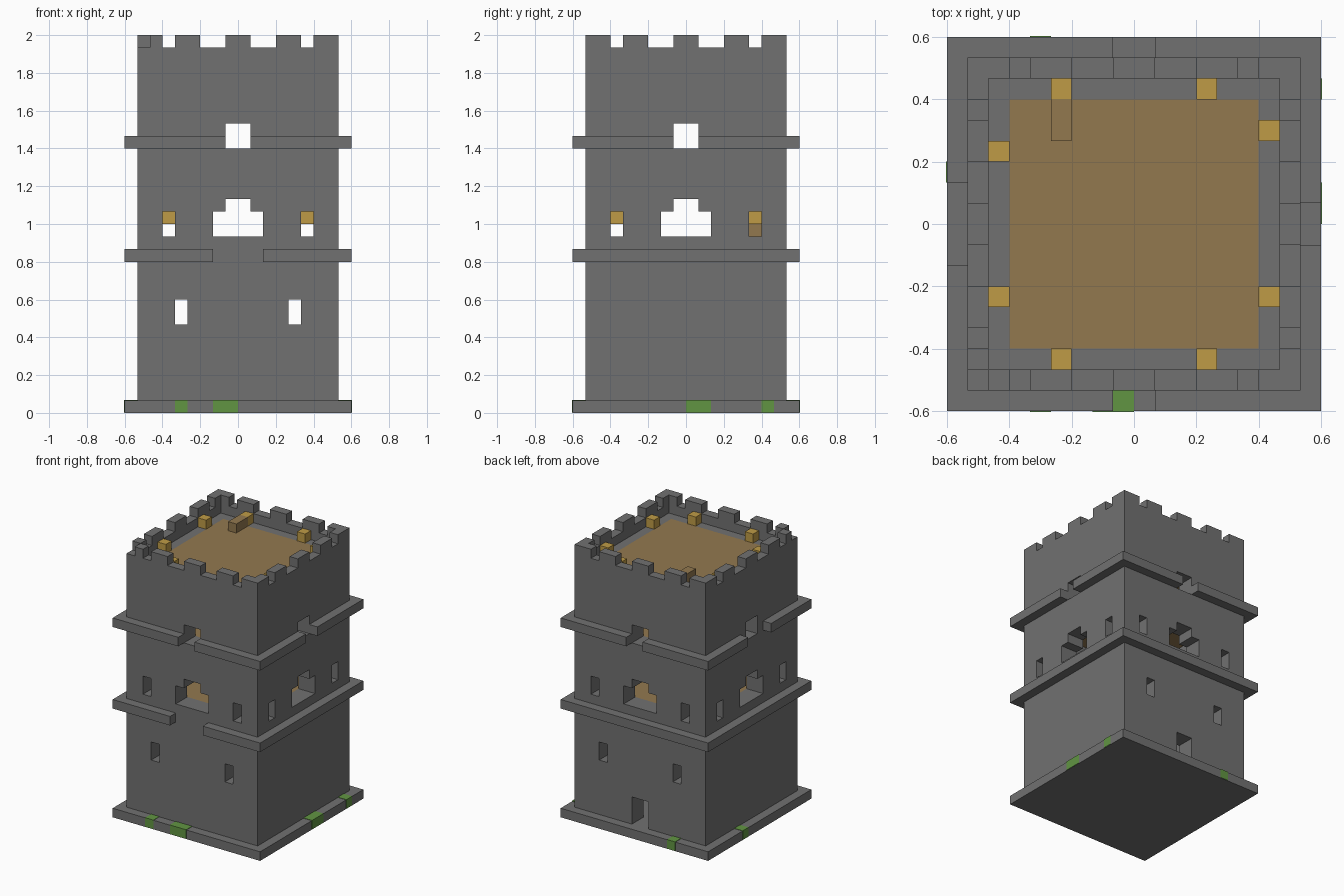
import bpy
import bmesh
from mathutils import Vector

U = 1 / 15  # block size; all box coordinates below count blocks

if "Cube" in bpy.data.objects:
    bpy.data.objects.remove(bpy.data.objects["Cube"])


def material(name, rgb):
    mat = bpy.data.materials.new(name)
    mat.use_nodes = True
    mat.diffuse_color = (*rgb, 1)
    bsdf = mat.node_tree.nodes["Principled BSDF"]
    bsdf.inputs["Base Color"].default_value = (*rgb, 1)
    bsdf.inputs["Roughness"].default_value = 0.9
    return mat


STONE = material("grey stone", (0.165, 0.165, 0.165))
WOOD = material("brown planks", (0.29, 0.19, 0.078))
LAMP = material("golden lamp", (0.52, 0.33, 0.062))
MOSS = material("green moss", (0.12, 0.30, 0.055))


def boxes(name, mat, spans):
    """One object from ((x0, x1), (y0, y1), (z0, z1)) spans in blocks."""
    bm = bmesh.new()
    for span in spans:
        lo, hi = (Vector(c) * U for c in zip(*span))
        for v in bmesh.ops.create_cube(bm, size=1)["verts"]:
            v.co = [(lo[i] + hi[i]) / 2 + v.co[i] * (hi[i] - lo[i]) for i in range(3)]
    mesh = bpy.data.meshes.new(name)
    bm.to_mesh(mesh)
    bm.free()
    mesh.materials.append(mat)
    obj = bpy.data.objects.new(name, mesh)
    bpy.context.scene.collection.objects.link(obj)
    return obj


def cut(obj, spans):
    """Subtract boxes one by one, then bake the result."""
    cutters = []
    for span in spans:
        cutter = boxes("cutter", STONE, [span])
        cutter.hide_render = True
        mod = obj.modifiers.new("opening", 'BOOLEAN')
        mod.operation = 'DIFFERENCE'
        mod.solver = 'EXACT'
        mod.object = cutter
        cutters.append(cutter)
    bpy.context.view_layer.update()
    deps = bpy.context.evaluated_depsgraph_get()
    baked = bpy.data.meshes.new_from_object(obj.evaluated_get(deps))
    obj.modifiers.clear()
    obj.data = baked
    for cutter in cutters:
        bpy.data.objects.remove(cutter)


# Tower walls: hollow shaft with openings running straight through
walls = boxes("tower_walls", STONE, [((-8, 8), (-8, 8), (1, 28))])
through = (-10, 10)
openings = [((-6, 6), (-6, 6), (1, 29))]
for across, height in [((-2, 2), (14, 16)), ((-1, 1), (14, 17)), ((-1, 1), (21, 23)),
                       ((-6, -5), (14, 16)), ((5, 6), (14, 16))]:
    openings += [(across, through, height), (through, across, height)]
for across in [(-5, -4), (4, 5)]:
    openings.append((across, through, (7, 9)))
openings.append(((-1, 1), (5, 10), (1, 4)))  # back door
cut(walls, openings)

# Base slab
boxes("base_slab", STONE, [((-9, 9), (-9, 9), (0, 1))])


def ledge(name, z, front, back, left, right):
    """Projecting band; each side may have a central gap of given half width."""
    spans = []

    def split(end, gap):
        return [(-end, -gap), (gap, end)] if gap else [(-end, end)]

    for gap, y in [(front, (-9, -8)), (back, (8, 9))]:
        spans += [(x, y, (z, z + 1)) for x in split(9, gap)]
    for gap, x in [(left, (8, 9)), (right, (-9, -8))]:
        spans += [(x, y, (z, z + 1)) for y in split(8, gap)]
    boxes(name, STONE, spans)


ledge("middle_ledge", 12, 2, 0, 0, 0)
ledge("upper_ledge", 21, 1, 1, 1, 2)

# Parapet wall and merlons, with one corner block broken away
rim = (28, 29)
boxes("parapet", STONE, [((-8, 8), (-8, -7), rim), ((-8, 8), (7, 8), rim),
                         ((-8, -7), (-7, 7), rim), ((7, 8), (-7, 7), rim)])
merlons = []
for a, b in [(-8, -6), (-5, -3), (-1, 1), (3, 5), (6, 8)]:
    inner = (max(a, -7), min(b, 7))
    merlons += [((inner[0], b), (-8, -7), (29, 30)), ((a, b), (7, 8), (29, 30)),
                ((-8, -7), inner, (29, 30)), ((7, 8), inner, (29, 30))]
boxes("merlons", STONE, merlons)

# Plank floors, one per storey, with a beam block on two of them
for name, top in [("lower_floor", 14), ("upper_floor", 21), ("roof_floor", 28)]:
    boxes(name, WOOD, [((-6, 6), (-6, 6), (top - 1, top))])
boxes("floor_beams", WOOD, [((-4, -3), (4, 6), (z, z + 1)) for z in (14, 28)])

# Lamps around the roof edge and in the corners of the middle storey
roof_lamps = [(-4, 6), (3, 6), (-4, -7), (3, -7), (6, 4), (6, -4), (-7, 3), (-7, -4)]
boxes("roof_lamps", LAMP, [((x, x + 1), (y, y + 1), rim) for x, y in roof_lamps])
boxes("inner_lamps", LAMP, [((x, x + 1), (y, y + 1), (15, 16))
                            for x in (-6, 5) for y in (-6, 5)])

# Moss patches: thin skins over the base rim
E = 0.04
skin = (E, 1 + E)
moss = [((a, b), (-9 - E, -8), skin) for a, b in [(-5, -4), (-2, 0)]]
moss += [((8, 9 + E), (a, b), skin) for a, b in [(0, 2), (6, 7)]]
moss += [((-5, -4), (8, 9 + E), skin), ((-9 - E, -8), (2, 3), skin)]
boxes("moss_patches", MOSS, moss)
